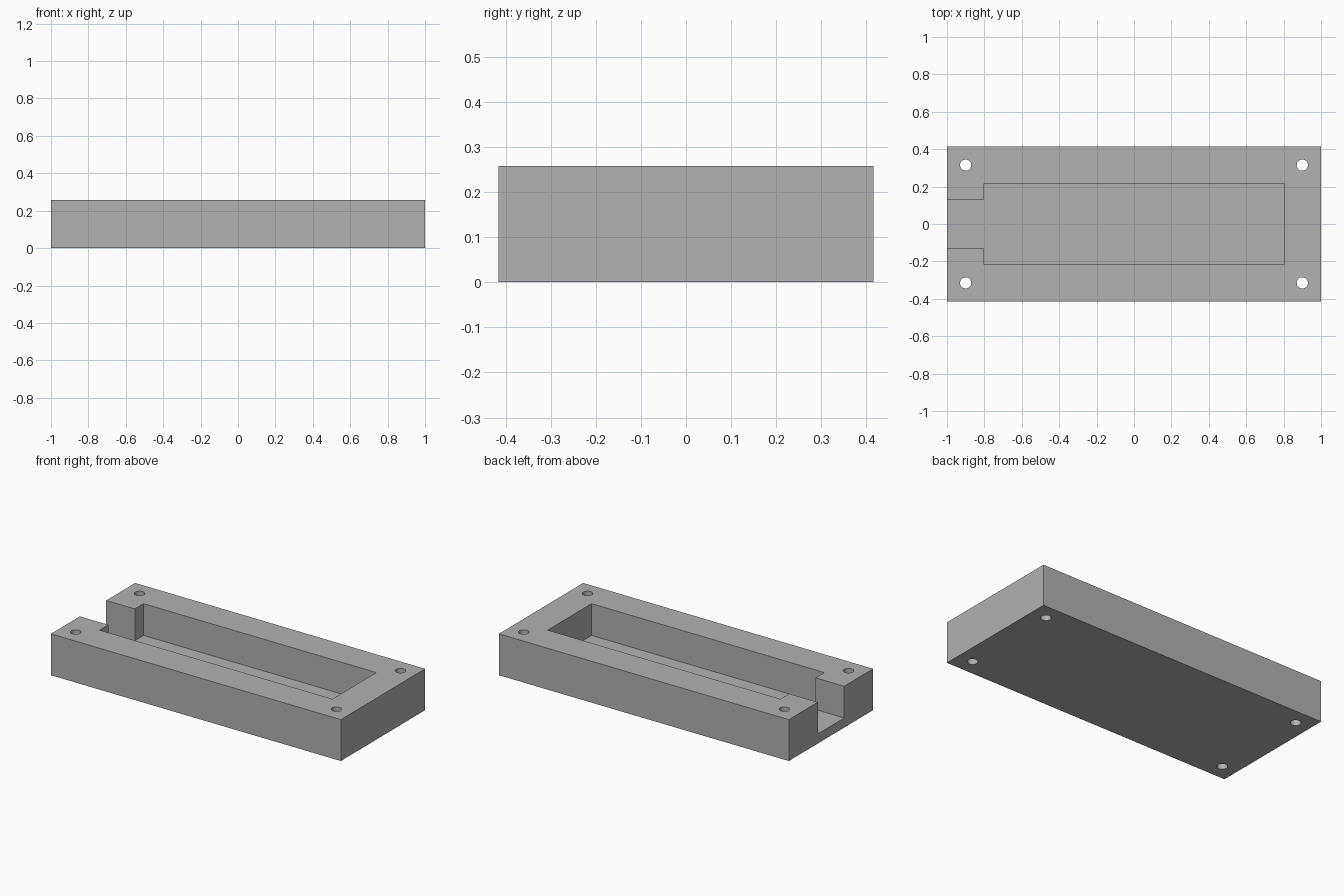
import bpy
import bmesh
from math import radians

LENGTH, WIDTH, HEIGHT = 2.0, 0.83, 0.258
FLOOR = 0.06                     # thickness left under the pocket
POCKET_X, POCKET_Y = 0.803, 0.216
CHANNEL_Y = 0.13
HOLE_X, HOLE_Y, HOLE_R = 0.9, 0.315, 0.03

if "Cube" in bpy.data.objects:
    bpy.data.objects.remove(bpy.data.objects["Cube"], do_unlink=True)


def prism(name, outline, z0, z1):
    """Extrude a closed xy outline from z0 to z1."""
    bm = bmesh.new()
    base = bm.faces.new([bm.verts.new((x, y, z0)) for x, y in outline])
    top = bmesh.ops.extrude_face_region(bm, geom=[base])["geom"]
    verts = [v for v in top if isinstance(v, bmesh.types.BMVert)]
    bmesh.ops.translate(bm, verts=verts, vec=(0, 0, z1 - z0))
    bmesh.ops.recalc_face_normals(bm, faces=bm.faces)
    mesh = bpy.data.meshes.new(name)
    bm.to_mesh(mesh)
    bm.free()
    obj = bpy.data.objects.new(name, mesh)
    bpy.context.collection.objects.link(obj)
    return obj


def cut(target, cutter):
    """Subtract the cutter from the target, then discard it."""
    mod = target.modifiers.new(cutter.name, "BOOLEAN")
    mod.operation = "DIFFERENCE"
    mod.solver = "EXACT"
    mod.object = cutter
    bpy.context.view_layer.objects.active = target
    bpy.ops.object.modifier_apply(modifier=mod.name)
    bpy.data.objects.remove(cutter, do_unlink=True)


# Solid block
hx, hy = LENGTH / 2, WIDTH / 2
tray = prism("tray_block", [(-hx, -hy), (hx, -hy), (hx, hy), (-hx, hy)], 0, HEIGHT)

# Pocket with a narrower channel open at one end
half = [(POCKET_X, POCKET_Y), (-POCKET_X, POCKET_Y),
        (-POCKET_X, CHANNEL_Y), (-hx - 0.1, CHANNEL_Y)]
outline = half + [(x, -y) for x, y in reversed(half)]
cut(tray, prism("pocket_cutter", outline, FLOOR, HEIGHT + 0.1))

# Through holes in the four corners
for sx in (-1, 1):
    for sy in (-1, 1):
        bpy.ops.mesh.primitive_cylinder_add(
            vertices=32, radius=HOLE_R, depth=1,
            location=(sx * HOLE_X, sy * HOLE_Y, HEIGHT / 2))
        hole = bpy.context.object
        hole.name = "hole_cutter"
        cut(tray, hole)

# Plain grey material
grey = bpy.data.materials.new("plain_grey")
grey.use_nodes = True
colour = (0.445, 0.445, 0.445, 1)
grey.diffuse_color = colour
grey.node_tree.nodes["Principled BSDF"].inputs["Base Color"].default_value = colour
tray.data.materials.clear()
tray.data.materials.append(grey)

# Smooth hole walls, crisp edges elsewhere
bpy.ops.object.select_all(action="DESELECT")
tray.select_set(True)
bpy.context.view_layer.objects.active = tray
bpy.ops.object.shade_smooth_by_angle(angle=radians(30))
